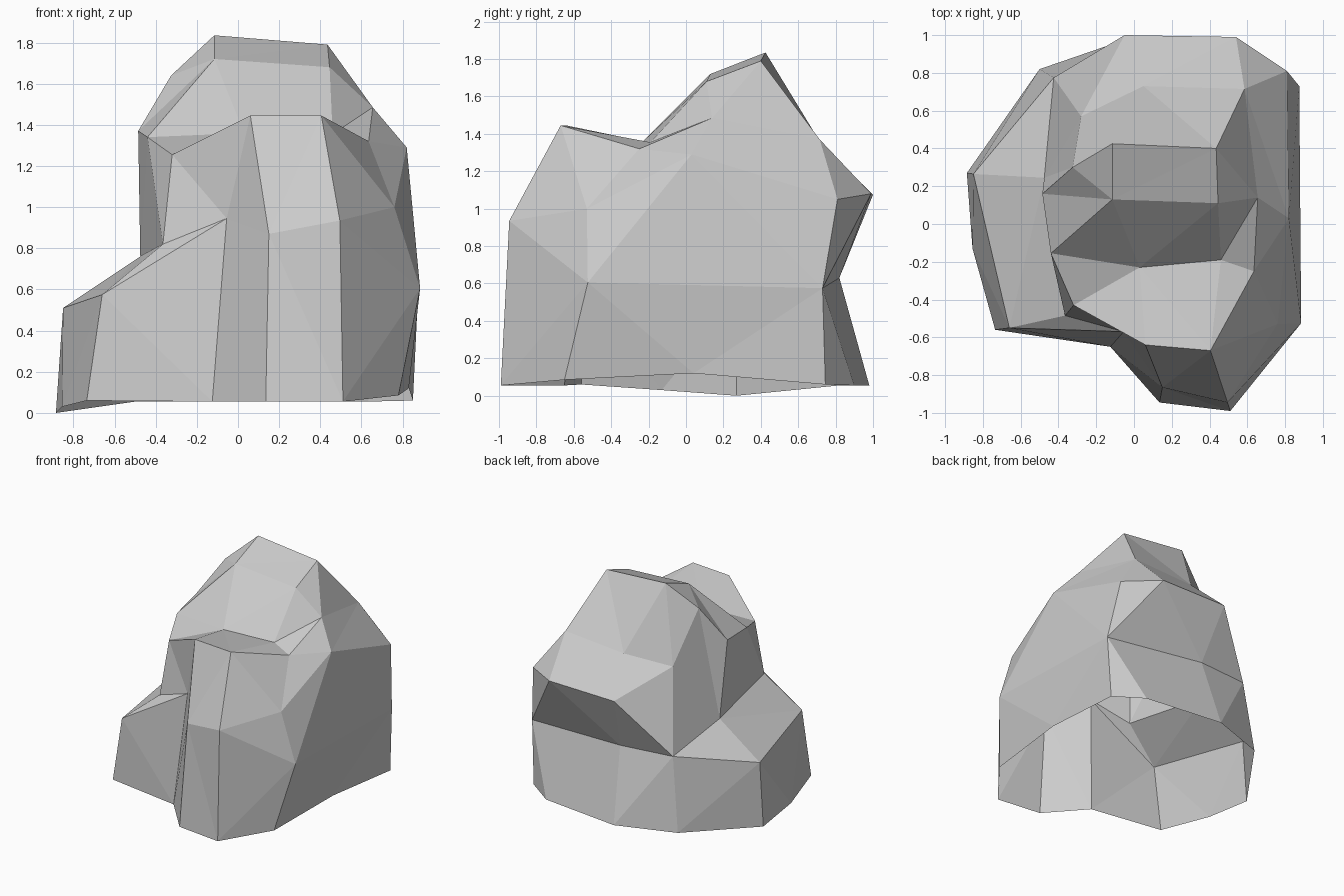
import bpy
import bmesh

default_cube = bpy.data.objects.get("Cube")
if default_cube:
    bpy.data.objects.remove(default_cube, do_unlink=True)

bm = bmesh.new()


def point(x, y, z):
    return bm.verts.new((x, y, z))


def stitch(a, b):
    """Join two neighbouring profiles with triangles, taking the shorter diagonal."""
    i = j = 0
    while i < len(a) - 1 or j < len(b) - 1:
        start, across = a[i], b[j]
        next_a = a[i + 1] if i < len(a) - 1 else None
        next_b = b[j + 1] if j < len(b) - 1 else None
        if next_a and next_a is next_b:
            corner = next_a
            i, j = i + 1, j + 1
        elif next_b is None or (next_a and (next_a.co - across.co).length
                                <= (next_b.co - start.co).length):
            corner = next_a
            i += 1
        else:
            corner = next_b
            j += 1
        if len({start, across, corner}) == 3:
            bm.faces.new((start, across, corner))


# Foot of the rock
foot_ledge_front = point(-.735, -.56, .06)
foot_ledge_side = point(-.855, -.13, .03)
foot_ledge_back = point(-.885, .27, 0)
foot_notch = point(-.125, -.65, .055)
foot_front_right = point(.135, -.945, .055)
foot_front_left = point(.51, -.99, .055)
foot_left_front = point(.78, -.65, .085)
foot_left_middle = point(.83, .04, .12)
foot_left_back = point(.85, .745, .06)
foot_back_left = point(.63, .9, .055)
foot_back_middle = point(-.035, .98, .055)
foot_back_right = point(-.5, .82, .055)

# Low ledge and the waist groove
ledge_front = point(-.66, -.55, .575)
ledge_back = point(-.85, .265, .51)
ledge_notch = point(-.055, -.57, .945)
ledge_corner = point(-.365, -.485, .82)
ledge_inner = point(-.475, .245, .76)
waist_back_right = point(-.425, .775, .64)
waist_back = point(.02, .82, .63)
waist_back_left = point(.875, .73, .575)
waist_left_front = point(.885, -.525, .605)

# Front slab
slab_right = point(.15, -.865, .87)
slab_left = point(.495, -.945, .935)
slab_side = point(.76, -.53, 1.0)
slab_top_corner = point(-.32, -.43, 1.255)
slab_top_right = point(.06, -.64, 1.445)
slab_top_left = point(.405, -.67, 1.445)

# Saddle between the slab and the peak
saddle_outer_right = point(-.44, -.155, 1.34)
saddle_right = point(.03, -.23, 1.36)
saddle_left = point(.46, -.19, 1.355)
saddle_outer_left = point(.635, -.25, 1.32)

# Peak
brow_outer_right = point(-.485, .16, 1.37)
brow_right = point(-.115, .13, 1.72)
brow_left = point(.445, .11, 1.68)
brow_outer_left = point(.655, .14, 1.485)
crest_low = point(-.325, .3, 1.64)
crest_right = point(-.115, .425, 1.835)
crest_left = point(.435, .4, 1.79)

# Back and left shoulder
nape_right = point(-.28, .57, 1.255)
nape_middle = point(.05, .73, 1.335)
nape_left = point(.585, .715, 1.37)
rim_right = point(-.05, 1.0, 1.075)
rim_left = point(.54, .99, 1.08)
rim_corner = point(.81, .81, 1.05)
shoulder = point(.82, .03, 1.29)

# Profiles run front to back over the top, ordered from -x to +x
profiles = [
    [foot_ledge_front, foot_ledge_side, foot_ledge_back],
    [foot_ledge_front, ledge_front, ledge_back, foot_ledge_back],
    [foot_notch, ledge_notch, ledge_corner, ledge_inner,
     waist_back_right, foot_back_right],
    [foot_notch, ledge_notch, slab_top_corner, saddle_outer_right,
     brow_outer_right, crest_low, nape_right, waist_back_right, foot_back_right],
    [foot_front_right, slab_right, slab_top_right, saddle_right, brow_right,
     crest_right, nape_middle, rim_right, waist_back, foot_back_middle],
    [foot_front_left, slab_left, slab_top_left, saddle_left, brow_left,
     crest_left, nape_left, rim_left, waist_back_left, foot_back_left],
    [foot_left_front, waist_left_front, slab_side, saddle_outer_left,
     brow_outer_left, nape_left, rim_corner, waist_back_left, foot_left_back],
    [foot_left_front, waist_left_front, slab_side, shoulder, rim_corner,
     waist_back_left, foot_left_back],
    [foot_left_front, waist_left_front, waist_back_left, foot_left_back],
    [foot_left_front, foot_left_middle, foot_left_back],
]
for first, second in zip(profiles, profiles[1:]):
    stitch(first, second)

# Rock object with one stone material
stone = bpy.data.materials.new("stone_gray")
stone.use_nodes = True
stone_color = (.6, .6, .6, 1)
stone.diffuse_color = stone_color
stone.node_tree.nodes["Principled BSDF"].inputs["Base Color"].default_value = stone_color

mesh = bpy.data.meshes.new("rock")
bm.to_mesh(mesh)
bm.free()
mesh.materials.append(stone)
rock = bpy.data.objects.new("rock", mesh)
bpy.context.collection.objects.link(rock)
